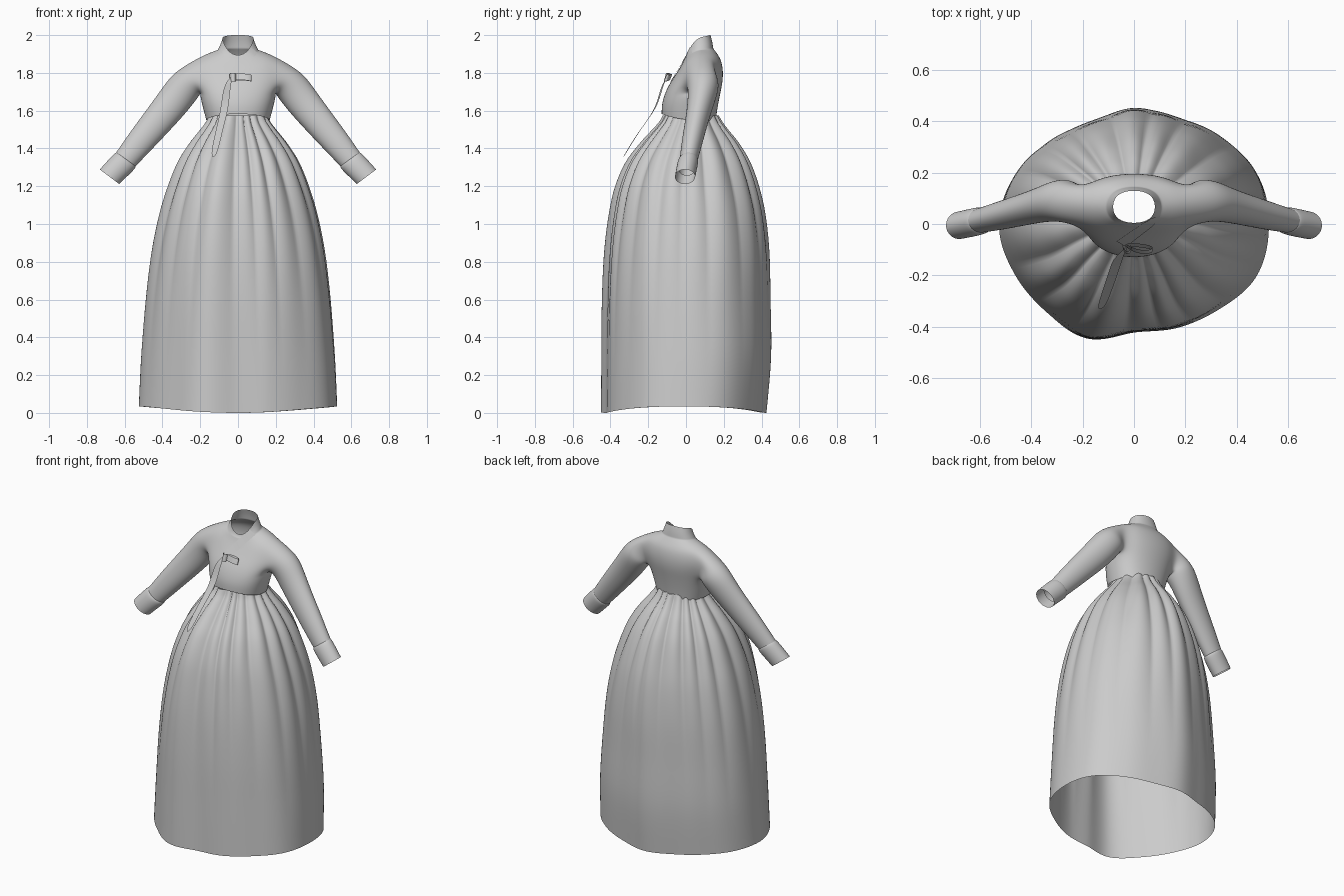
import bpy, bmesh, math
from mathutils import Vector

if "Cube" in bpy.data.objects:
    bpy.data.objects.remove(bpy.data.objects["Cube"])

TAU = 2 * math.pi
cloth = bpy.data.materials.new("grey cloth")
cloth.diffuse_color = (0.6, 0.6, 0.6, 1)
cloth.use_nodes = True
cloth.node_tree.nodes["Principled BSDF"].inputs["Base Color"].default_value = cloth.diffuse_color


def finish(name, bm, subdiv=0, fix=True):
    if fix:
        bmesh.ops.recalc_face_normals(bm, faces=bm.faces)
    for f in bm.faces:
        f.smooth = True
    me = bpy.data.meshes.new(name)
    bm.to_mesh(me)
    bm.free()
    me.materials.append(cloth)
    ob = bpy.data.objects.new(name, me)
    bpy.context.collection.objects.link(ob)
    if subdiv:
        m = ob.modifiers.new("smooth", 'SUBSURF')
        m.levels = m.render_levels = subdiv
    return ob


def cubic(p0, p1, p2, p3, t):
    return p1 + 0.5 * t * (p2 - p0 + t * (2 * p0 - 5 * p1 + 4 * p2 - p3 + t * (3 * (p1 - p2) + p3 - p0)))


def sample(rows, u):
    """Smooth curve through rows of numbers, u counted in rows."""
    i = min(int(u), len(rows) - 2)
    pick = [rows[max(0, min(len(rows) - 1, i + d))] for d in (-1, 0, 1, 2)]
    return [cubic(*v, u - i) for v in zip(*pick)]


def bridge(bm, a, b):
    n = len(a)
    for k in range(n):
        bm.faces.new((a[k], a[(k + 1) % n], b[(k + 1) % n], b[k]))


# Skirt: uneven hem outline (radius every 22.5 degrees) scaled up a bell profile
OUTLINE = [.525, .525, .485, .45, .45, .435, .465, .51, .525, .50, .48, .48, .42, .435, .465, .515]
# z, x scale, y scale, y shift, pleat depth
BELL = [(0, 1, .975, -.013, 0), (.3, .975, 1, 0, .002), (.6, .93, .99, 0, .008), (.85, .87, .965, .003, .018),
        (1.05, .79, .91, .005, .028), (1.2, .70, .83, .005, .04), (1.33, .595, .71, .01, .055),
        (1.43, .475, .56, .018, .065), (1.5, .37, .43, .022, .07), (1.54, .315, .36, .025, .07),
        (1.575, .285, .32, .025, .05)]
COLS, STEPS = 216, 5


def outline(a):
    u = a / TAU * 16
    i = int(u)
    return cubic(*[OUTLINE[(i + d) % 16] for d in (-1, 0, 1, 2)], u - i)


bm = bmesh.new()
prev = None
for r in range((len(BELL) - 1) * STEPS + 1):
    z, sx, sy, dy, depth = sample(BELL, r / STEPS)
    ring = []
    for k in range(COLS):
        a = TAU * k / COLS
        pleat = abs(math.sin(9 * a + .7 * math.sin(2 * a + 1) + .4 * math.sin(5 * a))) - .6
        rad = outline(a) * (1 + depth * 1.5 * pleat)
        lift = .035 * math.cos(a) ** 2 * max(0, 1 - z / .4)
        ring.append(bm.verts.new((rad * math.cos(a) * sx, rad * math.sin(a) * sy + dy, z + lift)))
    if prev:
        bridge(bm, prev, ring)
    prev = ring
finish("skirt", bm)

# Jacket: half width, front y, back y, then heights at side, front and back
TORSO = [(.170, -.130, .158, 1.550, 1.585, 1.545), (.188, -.130, .167, 1.62, 1.63, 1.61),
         (.205, -.117, .182, 1.69, 1.68, 1.69), (.215, -.095, .195, 1.745, 1.73, 1.75),
         (.225, -.062, .198, 1.81, 1.78, 1.81), (.205, -.035, .188, 1.887, 1.82, 1.865),
         (.150, -.018, .167, 1.910, 1.85, 1.90), (.108, -.008, .145, 1.922, 1.872, 1.93),
         (.092, .000, .140, 1.955, 1.88, 1.965), (.082, .004, .130, 1.988, 1.888, 2.002)]
# Sleeve centre x, y, z, then radius across the arm and in depth
SLEEVE = [(.265, .095, 1.752, .092, .088), (.325, .085, 1.67, .092, .075), (.395, .065, 1.582, .086, .064),
          (.52, .032, 1.433, .074, .056), (.605, .012, 1.328, .062, .047), (.64, .005, 1.29, .058, .045)]
CUFF = [(.592, .014, 1.343, .060, .046), (.595, .013, 1.338, .068, .054), (.64, .003, 1.292, .066, .054),
        (.680, -.005, 1.25, .064, .053)]
N = 12


def arm_ring(bm, row, side, n):
    """Ring across the arm, starting underneath and going round by the back."""
    x, y, z, r, ry = row
    up = Vector((.80, 0, .60))
    out = []
    for k in range(n):
        a = TAU * k / n
        p = Vector((x, y + ry * 1.05 * math.sin(a), z)) - up * r * 1.05 * math.cos(a)
        out.append(bm.verts.new((side * p.x, p.y, p.z)))
    return out


bm = bmesh.new()
crease = bm.edges.layers.float.new("crease_edge")
rings = []
for rx, yf, yb, zs, zf, zb in TORSO:
    ring = []
    for k in range(N):
        c, s = math.cos(TAU * k / N), math.sin(TAU * k / N)
        box = lambda v: math.copysign(abs(v) ** .85, v) if abs(v) > 1e-6 else 0
        y = (yf + yb) / 2 + (yb - yf) / 2 * 1.03 * box(s)
        z = zs + ((zb if s > 0 else zf) - zs) * abs(s) ** 1.5
        ring.append(bm.verts.new((rx * 1.03 * box(c), y, z)))
    rings.append(ring)
for i in range(len(rings) - 1):
    for k in range(N):
        if 2 <= i < 5 and k in (0, N - 1, N // 2, N // 2 - 1):
            continue            # armholes
        j = (k + 1) % N
        bm.faces.new((rings[i][k], rings[i][j], rings[i + 1][j], rings[i + 1][k]))
for k in range(N):              # collar seam
    bm.edges.get((rings[7][k], rings[7][(k + 1) % N]))[crease] = .8
for side in (1, -1):
    c = 0 if side > 0 else N // 2
    b, f = (c + side) % N, (c - side) % N
    hole = [rings[i][k] for i, k in ((2, c), (2, b), (3, b), (4, b), (5, b),
                                     (5, c), (5, f), (4, f), (3, f), (2, f))]
    for row in SLEEVE:
        ring = arm_ring(bm, row, side, 10)
        bridge(bm, hole, ring)
        hole = ring
jacket = finish("jacket", bm, 3)

# Cuffs
for side, name in ((1, "left_cuff"), (-1, "right_cuff")):
    bm = bmesh.new()
    prev = None
    for row in CUFF:
        ring = arm_ring(bm, row, side, 12)
        if prev:
            bridge(bm, prev, ring)
        prev = ring
    finish(name, bm, 2)


def strip(name, pts, subdiv=2):
    """Ribbon through pairs of edge points."""
    bm = bmesh.new()
    rows = [(bm.verts.new(a), bm.verts.new(b)) for a, b in pts]
    for (a, b), (c, d) in zip(rows, rows[1:]):
        bm.faces.new((a, b, d, c))
    return finish(name, bm, subdiv, False)


# Crossed collar band, laid on the chest
band = []
for i in range(13):
    t = i / 12
    x, z = .085 - .135 * t, 1.925 - .165 * t
    band.append(((x - .018, -.4, z + .012), (x + .018, -.4, z - .018)))
lapel = strip("collar_band", band, 0)
wrap = lapel.modifiers.new("wrap", 'SHRINKWRAP')
wrap.target = jacket
wrap.wrap_method = 'PROJECT'
wrap.use_project_y = True
wrap.use_positive_direction = True
wrap.use_negative_direction = False
wrap.offset = .004

# Chest ribbon: flat side loop, knot and long hanging tail
loop = [(-.035, -.082, 1.775), (.0, -.105, 1.782), (.045, -.112, 1.778), (.075, -.105, 1.772),
        (.07, -.092, 1.772), (.03, -.085, 1.778), (-.03, -.08, 1.775)]
strip("ribbon_loop", [((x, y - .006, z - .017), (x, y + .008, z + .017)) for x, y, z in loop])
knot = [(-.045, -.08), (-.04, -.108), (-.018, -.116), (-.008, -.09)]
strip("ribbon_knot", [((x, y - .006, 1.755), (x, y + .006, 1.80)) for x, y in knot])
tail = [(-.03, -.09, 1.785, .010), (-.05, -.118, 1.755, .016), (-.062, -.135, 1.70, .020),
        (-.07, -.158, 1.62, .021), (-.085, -.205, 1.55, .021), (-.108, -.27, 1.46, .020),
        (-.13, -.335, 1.35, .018)]
strip("ribbon_tail", [((x - w, y - .006, z - .008), (x + w, y + .008, z + .008)) for x, y, z, w in tail])
